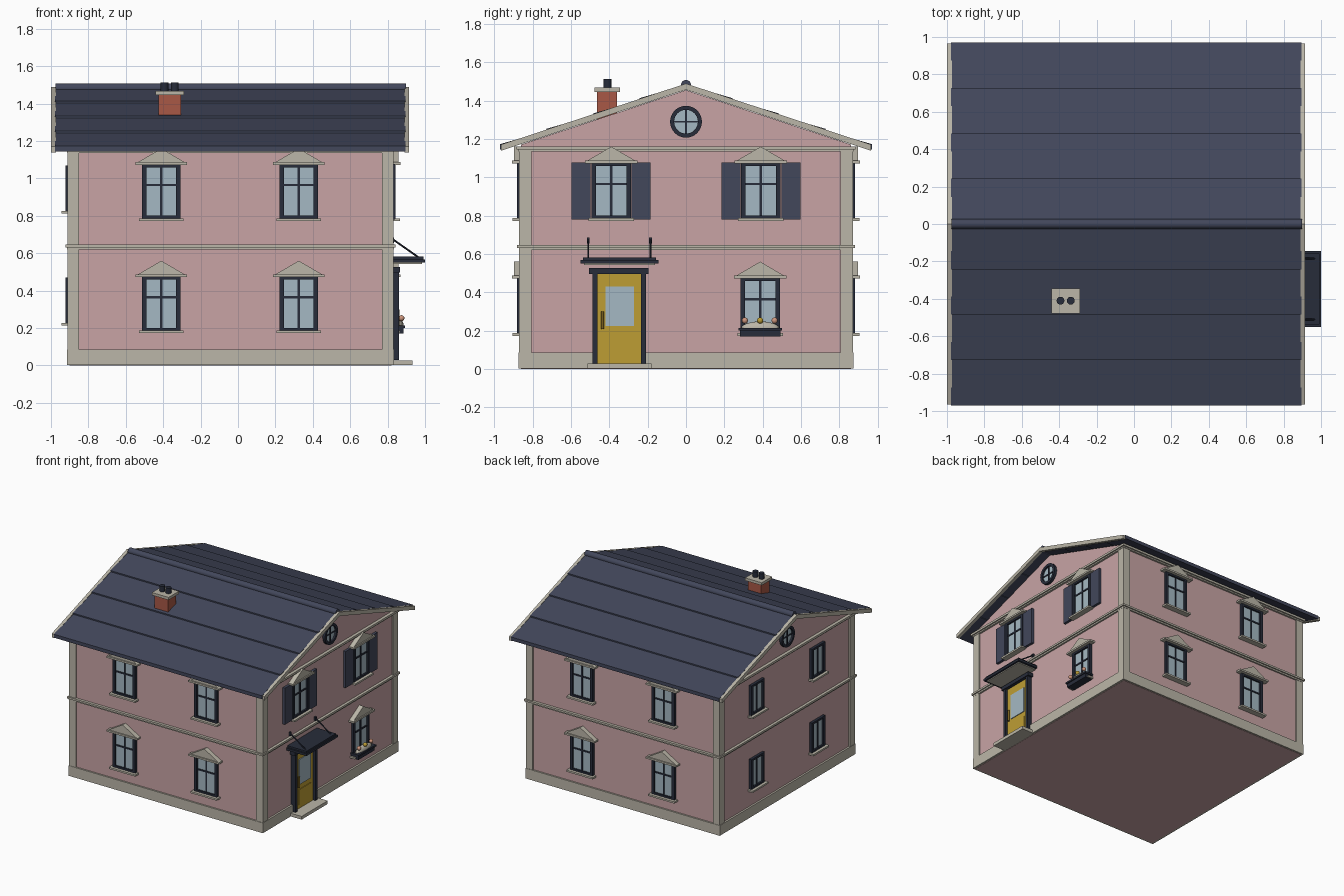
import bpy, bmesh, math
from mathutils import Matrix, Vector

cube = bpy.data.objects.get("Cube")
if cube:
    bpy.data.objects.remove(cube)


def material(name, *rgb):
    lin = [((c / 255 + 0.055) / 1.055) ** 2.4 for c in rgb] + [1]
    m = bpy.data.materials.new(name)
    m.use_nodes = True
    m.diffuse_color = lin
    m.node_tree.nodes["Principled BSDF"].inputs["Base Color"].default_value = lin
    return m


PINK = material("pink plaster", 200, 164, 165)
STONE = material("pale stone", 187, 182, 168)
SLATE = material("slate blue", 66, 71, 91)
DARK = material("dark frame", 39, 44, 58)
GLASS = material("window glass", 165, 185, 195)
YELLOW = material("door yellow", 190, 158, 52)
BRICK = material("brick red", 168, 88, 70)
BRASS = material("aged brass", 120, 95, 30)
PEACH = material("flower peach", 205, 150, 125)


def wall_frame(turn, dist, offset=0.0):
    """Local frame on a wall: x along it, -y outwards, z up."""
    return (Matrix.Rotation(math.radians(90 * turn), 4, "Z")
            @ Matrix.Translation((offset, -dist, 0)))


FRONT, BACK = wall_frame(0, 0.86), wall_frame(2, 0.86)
RIGHT, LEFT = wall_frame(1, 0.82), wall_frame(3, 0.90)
AXIS = wall_frame(1, 0)          # profile in y and z, depth along x
WORLD = Matrix.Identity(4)


def finish(name, mat, bm, frame=WORLD, smooth=False):
    bmesh.ops.recalc_face_normals(bm, faces=bm.faces)
    bm.transform(frame)
    me = bpy.data.meshes.new(name)
    bm.to_mesh(me)
    bm.free()
    me.materials.append(mat)
    ob = bpy.data.objects.new(name, me)
    bpy.context.collection.objects.link(ob)
    if smooth:
        bpy.ops.object.select_all(action="DESELECT")
        ob.select_set(True)
        bpy.context.view_layer.objects.active = ob
        bpy.ops.object.shade_smooth_by_angle(angle=math.radians(40))
    return ob


def add_prism(bm, pts, d0, d1):
    face = bm.faces.new([bm.verts.new((u, -d0, z)) for u, z in pts])
    out = bmesh.ops.extrude_face_region(bm, geom=[face])["geom"]
    moved = [v for v in out if isinstance(v, bmesh.types.BMVert)]
    bmesh.ops.translate(bm, verts=moved, vec=(0, d0 - d1, 0))


def prism(name, mat, frame, pts, d0, d1):
    bm = bmesh.new()
    add_prism(bm, pts, d0, d1)
    return finish(name, mat, bm, frame)


def slabs(name, mat, frame, *boxes):
    """Boxes given as u0, u1, z0, z1, d0, d1 joined into one part."""
    bm = bmesh.new()
    for u0, u1, z0, z1, d0, d1 in boxes:
        add_prism(bm, [(u0, z0), (u1, z0), (u1, z1), (u0, z1)], d0, d1)
    return finish(name, mat, bm, frame)


def rod(name, mat, a, b, r, sides=16, frame=WORLD):
    a, b = Vector(a), Vector(b)
    bm = bmesh.new()
    bmesh.ops.create_cone(bm, cap_ends=True, segments=sides, radius1=r, radius2=r, depth=(b - a).length)
    turn = (b - a).to_track_quat("Z", "Y").to_matrix().to_4x4()
    bm.transform(Matrix.Translation((a + b) / 2) @ turn)
    return finish(name, mat, bm, frame, True)


def ball(name, mat, centre, size):
    bm = bmesh.new()
    bmesh.ops.create_uvsphere(bm, u_segments=20, v_segments=12, radius=1)
    bm.transform(Matrix.Translation(centre) @ Matrix.Diagonal((*size, 1)))
    return finish(name, mat, bm, WORLD, True)


# Walls with gables
def roof_z(y):
    return 1.485 - 0.33 * abs(y)


prism("house_walls", PINK, AXIS,
      [(-0.86, 0), (0.86, 0), (0.86, roof_z(0.86) - 0.03), (0, 1.455), (-0.86, roof_z(0.86) - 0.03)], -0.90, 0.82)

# Plinth, bands and corner pilasters
slabs("plinth", STONE, AXIS, (-0.873, 0.873, 0.002, 0.085, -0.915, 0.835))
slabs("floor_band", STONE, AXIS, (-0.872, 0.872, 0.62, 0.632, -0.913, 0.833),
      (-0.882, 0.882, 0.632, 0.647, -0.922, 0.842))
slabs("cornice", STONE, AXIS, (-0.874, 0.874, 1.135, 1.145, -0.915, 0.835),
      (-0.885, 0.885, 1.145, 1.162, -0.925, 0.845))
for sx, x0, x1 in (("right", -0.912, -0.85), ("left", 0.77, 0.832)):
    for sy, y0, y1 in (("front", -0.87, -0.805), ("back", 0.805, 0.87)):
        slabs(f"{sy}_{sx}_pilaster", STONE, AXIS, (y0, y1, 0.085, 1.135, x0, x1))

# Roof courses, ridge and bargeboards
for side, s in (("front", -1), ("back", 1)):
    bm = bmesh.new()
    for i in range(4):
        a, b = 0.2425 * i, 0.2425 * (i + 1)
        add_prism(bm, [(s * a, roof_z(a) - 0.002), (s * b, roof_z(b) + 0.008),
                       (s * b, roof_z(b) - 0.02), (s * a, roof_z(a) - 0.025)], -0.978, 0.895)
    finish(f"{side}_roof_slope", SLATE, bm, AXIS)
rod("ridge_cap", SLATE, (-0.975, 0, 1.482), (0.897, 0, 1.482), 0.026)
for side, x0, x1 in (("right", -1.0, -0.974), ("left", 0.89, 0.915)):
    chevron = [(y, roof_z(y) + dz) for dz, ys in ((0.004, (-0.965, 0, 0.965)), (-0.028, (0.965, 0, -0.965))) for y in ys]
    prism(f"{side}_bargeboard", STONE, AXIS, chevron, x0, x1)

# Chimney
slabs("chimney_stack", BRICK, AXIS, (-0.463, -0.36, 1.30, 1.445, -0.425, -0.305))
slabs("chimney_cap", STONE, AXIS, (-0.463, -0.36, 1.44, 1.448, -0.425, -0.305),
      (-0.478, -0.345, 1.446, 1.468, -0.44, -0.29))
for i, x in enumerate((-0.393, -0.338)):
    rod(f"chimney_pot_{i + 1}", DARK, (x, -0.41, 1.46), (x, -0.41, 1.513), 0.021)


# Windows
def window(name, frame, u, z0, z1, half=0.102, bar=True, pediment=True, shutters=False):
    f = 0.023
    m = frame @ Matrix.Translation((u, 0, 0))
    slabs(name + "_glass", GLASS, m, (-half + 0.01, half - 0.01, z0 + 0.01, z1 - 0.01, -0.01, 0.008))
    parts = [(-half, -half + f, z0, z1, -0.01, 0.022), (half - f, half, z0, z1, -0.01, 0.022),
             (-half + f, half - f, z0, z0 + f * 0.7, -0.01, 0.022),
             (-half + f, half - f, z1 - f * 0.7, z1, -0.01, 0.022),
             (-0.006, 0.006, z0 + 0.01, z1 - 0.01, 0, 0.014)]
    if bar:
        zb = z0 + 0.62 * (z1 - z0)
        parts.append((-half + f, half - f, zb - 0.006, zb + 0.006, 0, 0.014))
    slabs(name + "_frame", DARK, m, *parts)
    slabs(name + "_sill", STONE, m, (-half - 0.016, half + 0.016, z0 - 0.012, z0 + 0.002, -0.01, 0.045))
    if pediment:
        slabs(name + "_lintel", STONE, m, (-0.137, 0.137, z1 - 0.002, z1 + 0.012, -0.01, 0.048))
        prism(name + "_pediment", STONE, m, [(-0.125, z1 + 0.012), (0.125, z1 + 0.012), (0, z1 + 0.085)], -0.01, 0.038)
    if shutters:
        for k, s in (("a", -1), ("b", 1)):
            e = sorted((s * 0.107, s * 0.206))
            slabs(f"{name}_shutter_{k}", SLATE, m, (*e, z0 - 0.005, z1 + 0.002, -0.01, 0.02))


for floor, z0, z1 in (("lower", 0.185, 0.475), ("upper", 0.785, 1.075)):
    for i, u in enumerate((-0.41, 0.325)):
        window(f"front_{floor}_window_{i + 1}", FRONT, u, z0, z1)
        window(f"back_{floor}_window_{i + 1}", BACK, -u, z0, z1)
    for i, u in enumerate((-0.39, 0.39)):
        window(f"right_{floor}_window_{i + 1}", LEFT, u, z0 + 0.04, z1 - 0.005, 0.085, False, False)
        if floor == "upper":
            window(f"left_upper_window_{i + 1}", RIGHT, u, z0, z1, shutters=True)
window("left_lower_window", RIGHT, 0.387, 0.185, 0.475)

# Round gable windows
for side, frame in (("left", RIGHT), ("right", LEFT)):
    m = frame @ Matrix.Translation((0, 0, 1.29))
    rod(side + "_round_glass", GLASS, (0, 0.01, 0), (0, -0.008, 0), 0.07, 32, m)
    bm = bmesh.new()
    ring = [bm.verts.new((r, d, 0)) for r, d in ((0.062, 0.01), (0.083, 0.01), (0.083, -0.022), (0.062, -0.022))]
    edges = [bm.edges.new((ring[i], ring[(i + 1) % 4])) for i in range(4)]
    bmesh.ops.spin(bm, geom=ring + edges, cent=(0, 0, 0), axis=(0, 1, 0), angle=math.tau, steps=32)
    bmesh.ops.remove_doubles(bm, verts=bm.verts, dist=0.0001)
    finish(side + "_round_frame", DARK, bm, m, True)
    slabs(side + "_round_bars", DARK, m, (-0.005, 0.005, -0.064, 0.064, 0, 0.014),
          (-0.064, 0.064, -0.005, 0.005, 0, 0.013))

# Door with frame and step
slabs("door", YELLOW, RIGHT, (-0.465, -0.23, 0.03, 0.502, -0.01, 0.02),
      (-0.42, -0.27, 0.06, 0.185, 0.02, 0.025))
slabs("door_glass", GLASS, RIGHT, (-0.42, -0.27, 0.225, 0.43, 0.015, 0.026))
slabs("door_frame", DARK, RIGHT, (-0.488, -0.462, 0.03, 0.5, -0.01, 0.04),
      (-0.235, -0.209, 0.03, 0.5, -0.01, 0.04), (-0.505, -0.195, 0.497, 0.526, -0.01, 0.046))
rod("door_handle", BRASS, (0.855, -0.435, 0.21), (0.855, -0.435, 0.3), 0.008, 10)
slabs("door_step", STONE, RIGHT, (-0.515, -0.18, 0.002, 0.028, -0.01, 0.113))

# Awning on two stay rods
M = RIGHT @ Matrix.Translation((-0.347, 0, 0))
slabs("awning_soffit", STONE, M, (-0.185, 0.185, 0.543, 0.552, -0.005, 0.165))
slabs("awning", DARK, M, (-0.203, 0.203, 0.55, 0.568, -0.005, 0.18),
      (-0.19, 0.19, 0.568, 0.582, -0.005, 0.172))
for i, y in enumerate((-0.51, -0.185)):
    rod(f"awning_stay_{i + 1}", DARK, (0.82, y, 0.68), (0.97, y, 0.575), 0.005, 8)
    slabs(f"stay_bracket_{i + 1}", DARK, RIGHT, (y - 0.007, y + 0.007, 0.655, 0.685, -0.01, 0.014))

# Flower box
slabs("flower_box", DARK, RIGHT, (0.282, 0.492, 0.17, 0.2, -0.005, 0.066),
      (0.274, 0.5, 0.2, 0.214, -0.005, 0.074))
ball("flower_bed", STONE, (0.858, 0.387, 0.212), (0.028, 0.1, 0.036))
for i, (y, mat) in enumerate(((0.307, PEACH), (0.387, YELLOW), (0.462, PEACH))):
    ball(f"flower_{i + 1}", mat, (0.874, y, 0.253), (0.016, 0.016, 0.016))
